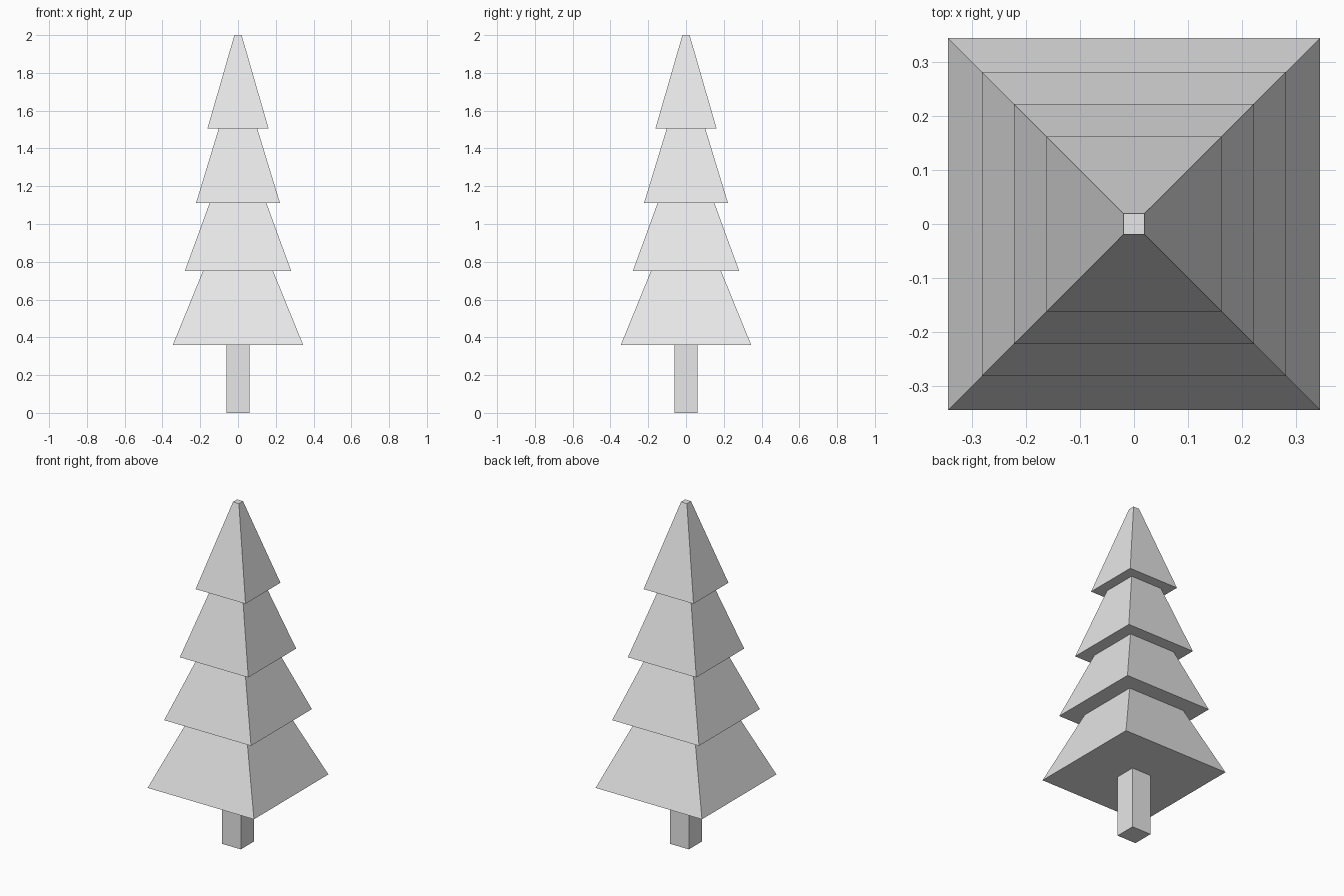
import bpy
import bmesh

cube = bpy.data.objects.get("Cube")
if cube:
    bpy.data.objects.remove(cube, do_unlink=True)

# One plain grey for the whole tree
grey = bpy.data.materials.new("plain grey")
grey.use_nodes = True
colour = (0.8, 0.8, 0.8, 1.0)
grey.diffuse_color = colour
grey.node_tree.nodes["Principled BSDF"].inputs["Base Color"].default_value = colour


def square_frustum(name, z_low, z_high, half_low, half_high):
    """Closed four-sided block that tapers from a lower to an upper square."""
    corners = [(-1, -1), (1, -1), (1, 1), (-1, 1)]
    bm = bmesh.new()
    low = [bm.verts.new((x * half_low, y * half_low, z_low)) for x, y in corners]
    high = [bm.verts.new((x * half_high, y * half_high, z_high)) for x, y in corners]
    bm.faces.new(low[::-1])
    bm.faces.new(high)
    for i in range(4):
        j = (i + 1) % 4
        bm.faces.new((low[i], low[j], high[j], high[i]))
    mesh = bpy.data.meshes.new(name)
    bm.to_mesh(mesh)
    bm.free()
    mesh.materials.append(grey)
    obj = bpy.data.objects.new(name, mesh)
    bpy.context.collection.objects.link(obj)
    return obj


# Trunk
square_frustum("trunk", 0.0, 0.36, 0.062, 0.062)

# Branch tiers: bottom height, top height, bottom and top half widths
tiers = {
    "bottom_tier": (0.36, 0.75, 0.345, 0.186),
    "lower_middle_tier": (0.75, 1.112, 0.282, 0.15),
    "upper_middle_tier": (1.112, 1.505, 0.222, 0.102),
    "top_tier": (1.505, 2.0, 0.162, 0.019),
}
for name, sizes in tiers.items():
    square_frustum(name, *sizes)
